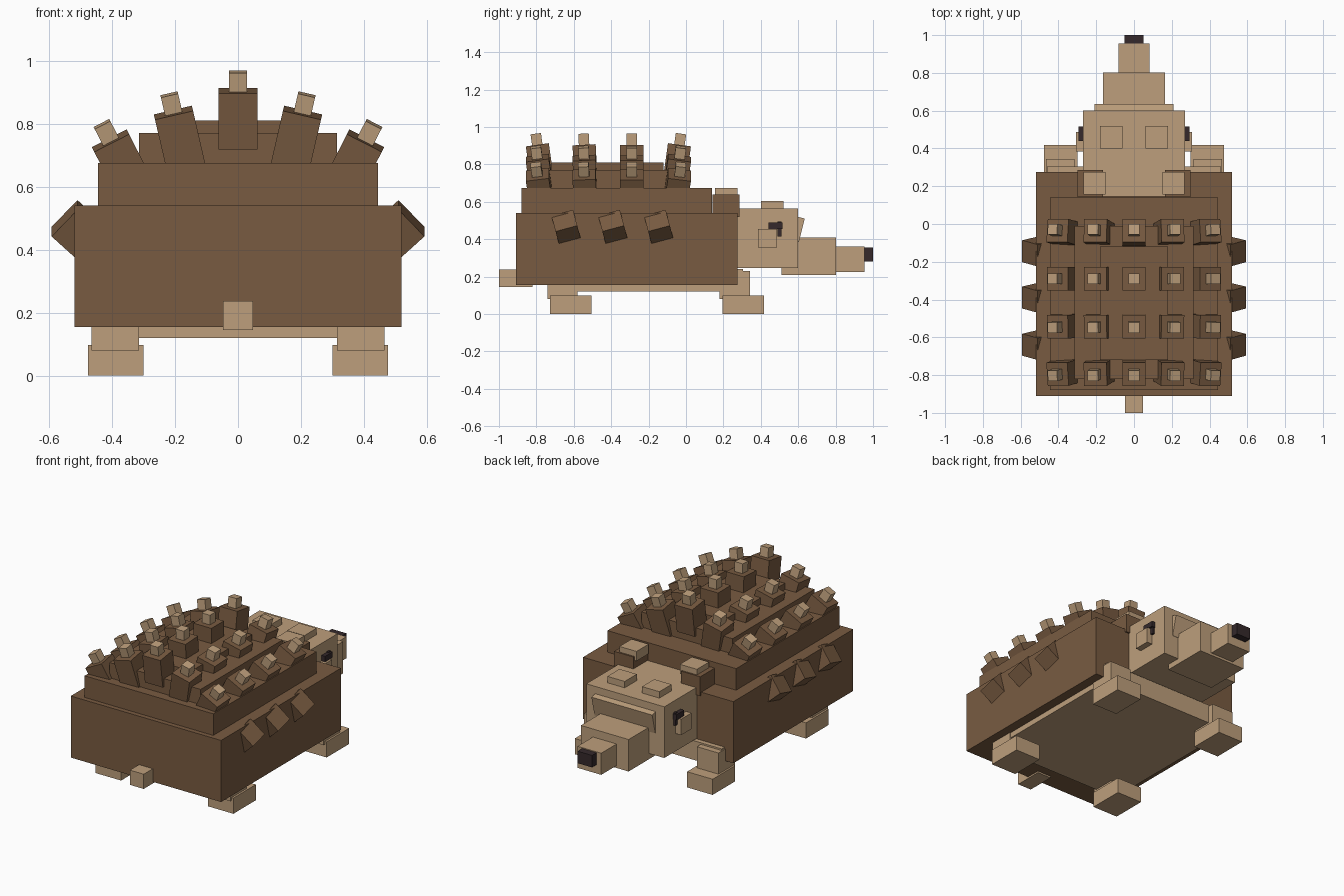
import bpy, math
from mathutils import Matrix, Vector

if "Cube" in bpy.data.objects:
    bpy.data.objects.remove(bpy.data.objects["Cube"])


def material(name, rgb):
    m = bpy.data.materials.new(name)
    m.diffuse_color = (*rgb, 1)
    m.use_nodes = True
    m.node_tree.nodes["Principled BSDF"].inputs["Base Color"].default_value = m.diffuse_color
    return m


BROWN = material("quill brown", (0.19, 0.105, 0.053))
TAN = material("skin tan", (0.51, 0.345, 0.2))
DARK = material("nose dark", (0.035, 0.022, 0.024))


def box(name, mat, xs, ys, zs, rot=None, pivot=None):
    """Box from x, y and z ranges, optionally turned about a pivot."""
    lo, hi = Vector((xs[0], ys[0], zs[0])), Vector((xs[1], ys[1], zs[1]))
    c = (lo + hi) / 2
    p = Vector(pivot) if pivot else c
    verts = []
    for i in range(8):
        v = Vector((hi.x if i & 1 else lo.x, hi.y if i & 2 else lo.y, hi.z if i & 4 else lo.z))
        verts.append(p + rot @ (v - p) if rot else v)
    faces = [(0, 2, 3, 1), (4, 5, 7, 6), (0, 1, 5, 4), (2, 6, 7, 3), (0, 4, 6, 2), (1, 3, 7, 5)]
    me = bpy.data.meshes.new(name)
    me.from_pydata([v - c for v in verts], [], faces)
    me.materials.append(mat)
    ob = bpy.data.objects.new(name, me)
    ob.location = c
    bpy.context.collection.objects.link(ob)
    return ob


def pair(name, mat, xs, ys, zs, rot=None):
    """Same box on the right side and mirrored to the left."""
    right = box(name + "_right", mat, xs, ys, zs, rot)
    left = right.copy()
    left.data = right.data.copy()
    left.data.transform(Matrix.Scale(-1, 4, (1, 0, 0)))
    left.data.flip_normals()
    left.name = name + "_left"
    left.location.x *= -1
    bpy.context.collection.objects.link(left)


def turn(deg, axis):
    return Matrix.Rotation(math.radians(deg), 3, axis)


def sym(name, mat, half, ys, zs, rot=None):
    return box(name, mat, (-half, half), ys, zs, rot)


# Stacked back layers and belly
sym("body", BROWN, 0.52, (-0.91, 0.275), (0.155, 0.54))
sym("back_lower", BROWN, 0.445, (-0.88, 0.14), (0.52, 0.675))
sym("back_middle", BROWN, 0.315, (-0.82, -0.01), (0.66, 0.77))
sym("back_top", BROWN, 0.18, (-0.72, -0.12), (0.75, 0.81))
sym("belly", TAN, 0.46, (-0.72, 0.305), (0.12, 0.24))
sym("tail", TAN, 0.048, (-1.0, -0.82), (0.145, 0.237))

# Legs and feet
for end, leg_y, foot_y in (("front", (0.18, 0.343), (0.195, 0.418)),
                           ("back", (-0.74, -0.58), (-0.727, -0.505))):
    pair(end + "_leg", TAN, (0.315, 0.465), leg_y, (0.08, 0.23))
    pair(end + "_foot", TAN, (0.3, 0.477), foot_y, (0.0, 0.098))

# Head and snout
sym("head", TAN, 0.27, (0.145, 0.6), (0.245, 0.565))
sym("snout_base", TAN, 0.165, (0.51, 0.803), (0.21, 0.41))
sym("snout_tip", TAN, 0.082, (0.78, 0.955), (0.225, 0.36))
sym("nose", DARK, 0.05, (0.94, 1.0), (0.28, 0.355))
sym("muzzle_bridge", TAN, 0.21, (0.56, 0.62), (0.39, 0.52), turn(-14, 'X'))
pair("brow", TAN, (0.06, 0.18), (0.4, 0.52), (0.55, 0.605))
pair("cheek", TAN, (0.25, 0.308), (0.385, 0.487), (0.355, 0.455))
pair("eye", DARK, (0.265, 0.283), (0.49, 0.51), (0.415, 0.495))
pair("eyelid", DARK, (0.265, 0.295), (0.44, 0.515), (0.455, 0.49))

# Ears
pair("ear", BROWN, (0.165, 0.298), (0.142, 0.285), (0.52, 0.64))
pair("ear_cap", TAN, (0.15, 0.268), (0.155, 0.275), (0.615, 0.675))

# Back spikes: four rows, each fanned out in five columns
columns = ((0.0, 0.905, 0), (0.205, 0.835, 13), (0.405, 0.746, 27))
rows = ((-0.795, 8), (-0.545, 3), (-0.29, 0), (-0.035, -8))
for r, (y, lean) in enumerate(rows):
    for c, (x, z, fan) in enumerate(columns):
        for side in ((1,) if c == 0 else (1, -1)):
            top = (x * side, y, z)
            rot = turn(fan * side, 'Y') @ turn(lean, 'X')
            for name, mat, w, lo, hi in (("spike", BROWN, 0.062, -0.18, 0),
                                         ("spike_tip", TAN, 0.028, -0.02, 0.06)):
                if name == "spike" and c == 2:
                    lo = -0.13
                box(f"{name}_{r}_{c}_{'right' if side > 0 else 'left'}", mat,
                    (top[0] - w, top[0] + w), (y - w, y + w), (z + lo, z + hi), rot, top)

# Side spikes: cubes turned onto an edge
for i, y in enumerate((-0.64, -0.39, -0.145)):
    pair(f"side_spike_{i}", BROWN, (0.447, 0.567), (y - 0.06, y + 0.06), (0.4, 0.52),
         turn(15, 'X') @ turn(47, 'Y'))
